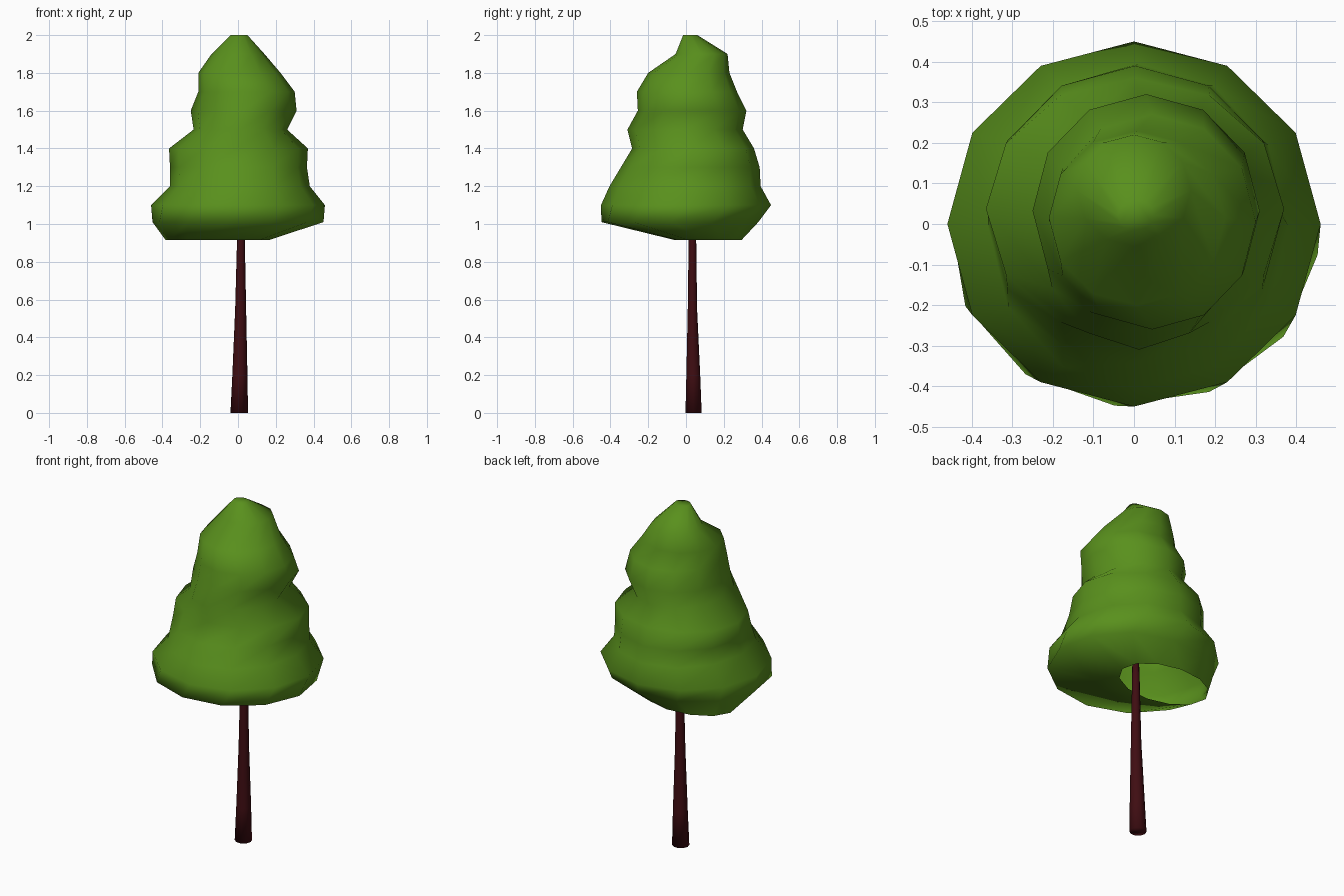
import bpy, bmesh, math

if "Cube" in bpy.data.objects:
    bpy.data.objects.remove(bpy.data.objects["Cube"])


def material(name, color):
    m = bpy.data.materials.new(name)
    m.diffuse_color = (*color, 1)
    m.use_nodes = True
    m.node_tree.nodes["Principled BSDF"].inputs["Base Color"].default_value = m.diffuse_color
    return m


def loft(name, rings, sides, mat, cap_bottom):
    """Skin elliptical rings given as (z, xmin, xmax, ymin, ymax, twist in degrees)."""
    bm = bmesh.new()
    loops = []
    for z, x0, x1, y0, y1, twist in rings:
        loop = []
        for i in range(sides):
            a = 2 * math.pi * i / sides + math.radians(twist)
            loop.append(bm.verts.new(((x0 + x1) / 2 + (x1 - x0) / 2 * math.cos(a),
                                      (y0 + y1) / 2 + (y1 - y0) / 2 * math.sin(a), z)))
        loops.append(loop)
    for low, high in zip(loops, loops[1:]):
        for i in range(sides):
            j = (i + 1) % sides
            bm.faces.new((low[i], low[j], high[j], high[i]))
    bm.faces.new(loops[-1])
    if cap_bottom:
        bm.faces.new(loops[0][::-1])
    for f in bm.faces:
        f.smooth = True
    mesh = bpy.data.meshes.new(name)
    bm.to_mesh(mesh)
    bm.free()
    mesh.materials.append(mat)
    obj = bpy.data.objects.new(name, mesh)
    bpy.context.collection.objects.link(obj)
    return obj


# Foliage: lumpy tiers with a small off-centre opening underneath
foliage = [
    (0.915, -0.385, 0.165, -0.06, 0.295, -6),
    (1.01, -0.455, 0.455, -0.45, 0.385, -6),
    (1.10, -0.46, 0.46, -0.45, 0.45, 0),
    (1.20, -0.36, 0.38, -0.405, 0.395, 0),
    (1.30, -0.36, 0.365, -0.345, 0.39, 0),
    (1.40, -0.365, 0.37, -0.285, 0.36, 0),
    (1.50, -0.235, 0.26, -0.31, 0.30, 0),
    (1.60, -0.25, 0.31, -0.255, 0.32, 0),
    (1.70, -0.21, 0.30, -0.26, 0.27, 0),
    (1.80, -0.21, 0.225, -0.20, 0.23, 0),
    (1.90, -0.14, 0.14, -0.055, 0.22, 0),
    (2.00, -0.04, 0.05, -0.015, 0.06, 0),
]
loft("foliage", foliage, 12, material("leaf_green", (0.1, 0.28, 0.012)), False)

# Trunk: slender, tapered and slightly bent
trunk = [
    (0.00, -0.04, 0.053, -0.005, 0.085, 0),
    (0.20, -0.03, 0.05, 0.0, 0.077, 0),
    (0.55, -0.015, 0.043, 0.008, 0.06, 0),
    (0.92, -0.005, 0.036, 0.013, 0.055, 0),
    (1.10, 0.0, 0.033, 0.016, 0.05, 0),
]
loft("trunk", trunk, 10, material("bark_brown", (0.05, 0.004, 0.006)), True)
